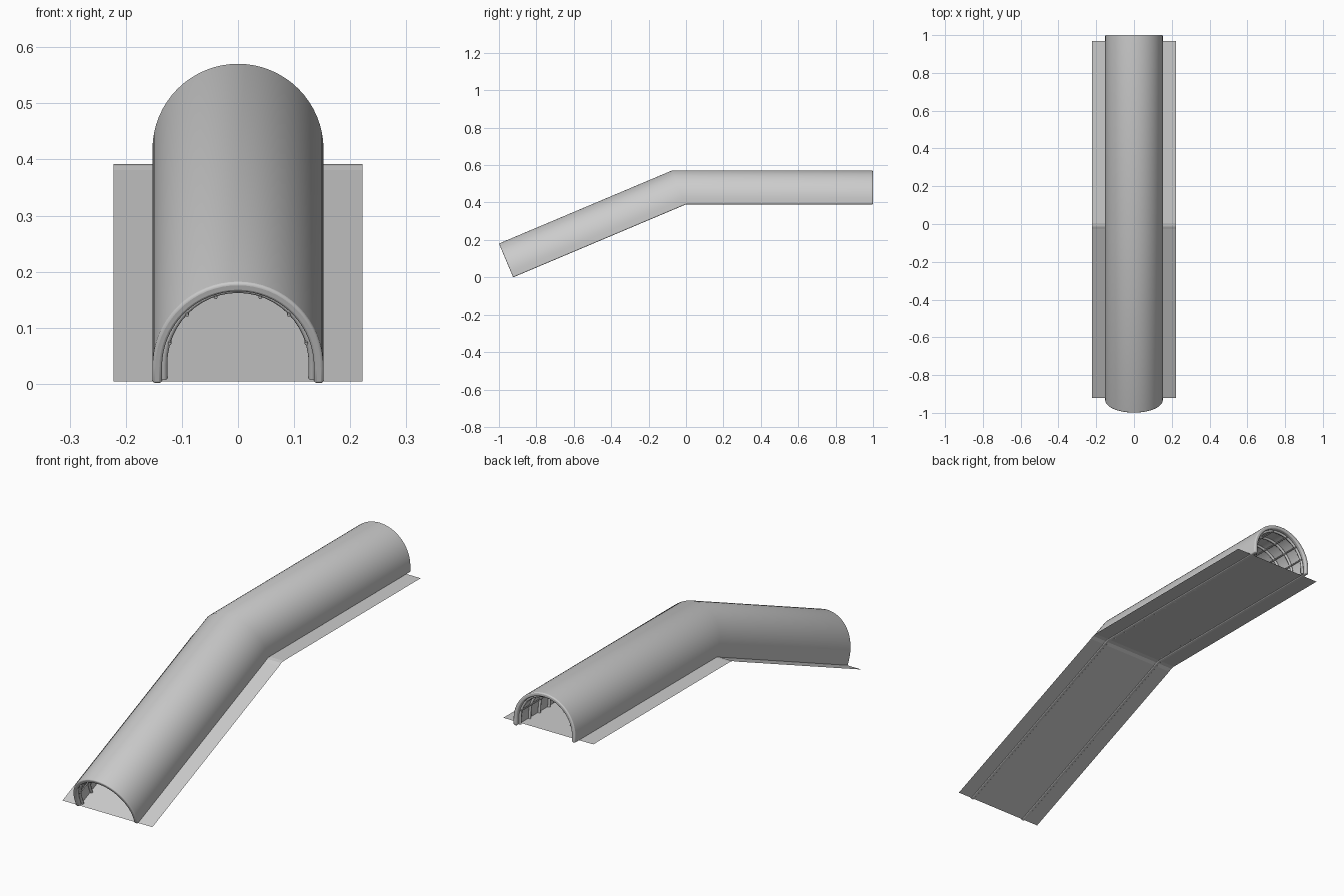
import bpy, bmesh, math
from mathutils import Vector

if "Cube" in bpy.data.objects:
    bpy.data.objects.remove(bpy.data.objects["Cube"])

# Path stations: base point and "up" vector of the cross-section (y, z)
STATIONS = [
    (Vector((0, -0.924, 0.0)), Vector((0, -0.422, 1.0))),
    (Vector((0, 0.0, 0.39)), Vector((0, -0.422, 1.0))),
    (Vector((0, 1.0, 0.39)), Vector((0, 0.0, 1.0))),
]
LEG = 0.028


def place(x, h, t):
    """Map section coordinates to space; t runs 0-1 up the slope, 1-2 along the level."""
    i = 0 if t < 1 else 1
    f = t - i
    p = STATIONS[i][0].lerp(STATIONS[i + 1][0], f)
    u = STATIONS[i][1].lerp(STATIONS[i + 1][1], f)
    return p + u * h + Vector((x, 0, 0))


def arch(r, foot=0.0, n=32):
    """Half circle standing on short straight legs."""
    pts = [(r * math.cos(math.pi * k / n), LEG + r * math.sin(math.pi * k / n))
           for k in range(n + 1)]
    return [(r, foot)] + pts + [(-r, foot)]


def add_mesh(name, bm):
    bmesh.ops.recalc_face_normals(bm, faces=bm.faces)
    me = bpy.data.meshes.new(name)
    bm.to_mesh(me)
    bm.free()
    ob = bpy.data.objects.new(name, me)
    bpy.context.collection.objects.link(ob)
    return ob


def add_tubes(name, paths, radius):
    cu = bpy.data.curves.new(name, 'CURVE')
    cu.dimensions = '3D'
    cu.bevel_depth = radius
    cu.bevel_resolution = 2
    cu.use_fill_caps = True
    for path in paths:
        sp = cu.splines.new('POLY')
        sp.points.add(len(path) - 1)
        for pt, co in zip(sp.points, path):
            pt.co = (*co, 1)
    ob = bpy.data.objects.new(name, cu)
    bpy.context.collection.objects.link(ob)
    return ob


# Arched tunnel shell, lofted along the path
outer, inner = arch(0.1525), arch(0.1355)
bm = bmesh.new()
rings = []
for t in (0, 1, 2):
    rings.append(([bm.verts.new(place(x, h, t)) for x, h in outer],
                  [bm.verts.new(place(x, h, t)) for x, h in inner]))
n = len(outer)
for (oa, ia), (ob_, ib) in zip(rings, rings[1:]):
    for k in range(n - 1):
        bm.faces.new((oa[k], oa[k + 1], ob_[k + 1], ob_[k]))
        bm.faces.new((ia[k], ib[k], ib[k + 1], ia[k + 1]))
    for k in (0, n - 1):
        bm.faces.new((oa[k], ob_[k], ib[k], ia[k]))
for o, i in (rings[0], rings[-1]):
    for k in range(n - 1):
        bm.faces.new((o[k], o[k + 1], i[k + 1], i[k]))
shell = add_mesh("tunnel_shell", bm)
bev = shell.modifiers.new("soft_rim", 'BEVEL')
bev.width = 0.005
bev.segments = 3
bev.limit_method = 'ANGLE'
bev.angle_limit = math.radians(50)
bpy.context.view_layer.objects.active = shell
shell.select_set(True)
bpy.ops.object.shade_smooth_by_angle(angle=math.radians(40))

# Hoop ribs lining the inside
COUNT = 30
add_tubes("hoop_ribs",
          [[place(x, h, 0.02 + 1.96 * k / (COUNT - 1)) for x, h in arch(0.132, 0.002, 24)]
           for k in range(COUNT)], 0.006)

# Lengthwise rods running across the ribs
rods = []
for deg in (18, 45, 72, 108, 135, 162):
    a = math.radians(deg)
    rods.append([place(0.128 * math.cos(a), LEG + 0.128 * math.sin(a), t)
                 for t in (0.01, 0.5, 1, 1.5, 1.99)])
add_tubes("lengthwise_rods", rods, 0.003)

# Thin floor sheet, folded at the bend and wider than the tunnel
bm = bmesh.new()
rows = [[bm.verts.new((sx * 0.222, y, z)) for sx in (-1, 1)]
        for y, z in ((-0.92, 0.004), (-0.027, 0.381), (-0.012, 0.389), (0.005, 0.392), (0.97, 0.392))]
for a, b in zip(rows, rows[1:]):
    bm.faces.new((a[0], a[1], b[1], b[0]))
floor = add_mesh("floor_sheet", bm)
mat = bpy.data.materials.new("clear_grey")
mat.diffuse_color = (0.6, 0.6, 0.6, 0.6)
mat.use_nodes = True
mat.node_tree.nodes["Principled BSDF"].inputs["Base Color"].default_value = mat.diffuse_color
floor.data.materials.append(mat)
